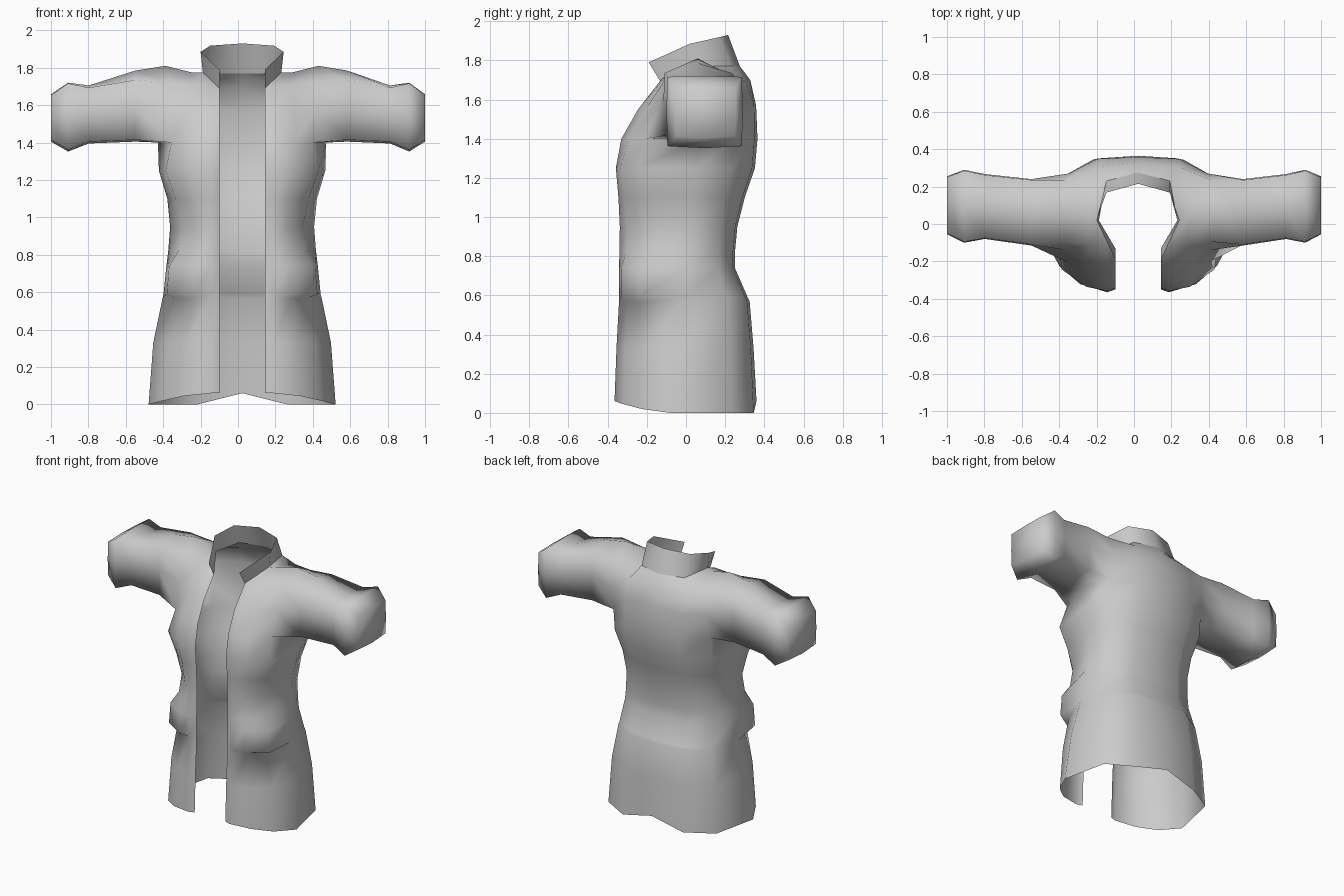
import bpy, bmesh
from mathutils import Vector

if "Cube" in bpy.data.objects:
    bpy.data.objects.remove(bpy.data.objects["Cube"], do_unlink=True)

CX = 0.022      # the garment's centre line
ARM = 0.45      # x where the sleeves start

cloth = bpy.data.materials.new("grey cloth")
cloth.use_nodes = True
GREY = (0.6, 0.6, 0.6, 1)
cloth.diffuse_color = GREY
bsdf = cloth.node_tree.nodes["Principled BSDF"]
bsdf.inputs["Base Color"].default_value = GREY
bsdf.inputs["Roughness"].default_value = 0.8


def place(p, side):
    """Put a half-pattern point on one side; the left sleeve is a little shorter."""
    x, y, z = p
    if side > 0 and x > ARM + 0.06:
        x -= 0.044 * (x - ARM) / 0.572
    return Vector((CX + side * x, y, z))


def make_garment(name, faces):
    """Build both halves from half-pattern faces, welded on the centre line."""
    bm = bmesh.new()
    for side in (1, -1):
        for f in faces:
            pts = [place(p, side) for p in f]
            if side < 0:
                pts.reverse()
            bm.faces.new([bm.verts.new(p) for p in pts])
    bmesh.ops.remove_doubles(bm, verts=bm.verts, dist=0.0005)
    for f in bm.faces:
        f.smooth = True
    me = bpy.data.meshes.new(name)
    bm.to_mesh(me)
    bm.free()
    me.materials.append(cloth)
    ob = bpy.data.objects.new(name, me)
    bpy.context.collection.objects.link(ob)
    return ob


def strips(rows):
    """Quads between successive rows of points."""
    return [(a[i], a[i + 1], b[i + 1], b[i])
            for a, b in zip(rows, rows[1:]) for i in range(len(a) - 1)]


# Torso levels: height, half width, front y, back y, pocket bulge
LEVELS = [
    (0.00, 0.500, -0.365, 0.360, 0.0),
    (0.33, 0.475, -0.355, 0.345, 0.0),
    (0.57, 0.425, -0.342, 0.325, 0.0),
    (0.59, 0.420, -0.342, 0.315, 0.05),
    (0.74, 0.405, -0.342, 0.250, 0.05),
    (0.82, 0.395, -0.340, 0.250, 0.01),
    (0.95, 0.385, -0.338, 0.262, 0.0),
    (1.10, 0.400, -0.345, 0.300, 0.02),
    (1.25, 0.445, -0.358, 0.352, 0.035),
    (1.40, 0.450, -0.330, 0.365, 0.0),
]
HEM = [0.06, 0.06, 0.045, 0.02, 0, 0, 0, 0.06]


def torso_row(z, w, yf, yb, bulge):
    """Half section from the front opening round to the centre back."""
    xy = [(0.122, yf + 0.015), (0.165, yf),
          (w * 0.62, yf * 0.88 - bulge * 0.6),
          (w * 0.84 + bulge, yf * 0.62 - bulge * 0.6),
          (w, -0.08 + 0.11 * z),
          (w * 0.86, yb * 0.66), (w * 0.48, yb * 0.96), (0, yb)]
    return [(x, y, z + (h if z == 0 else 0)) for (x, y), h in zip(xy, HEM)]


rows = [torso_row(*lv) for lv in LEVELS]
top = rows[-1]
body = strips(rows)

# Upper chest, up to the shoulder seam
chest = [(0.122, -0.245, 1.55), (0.165, -0.245, 1.55), (0.28, -0.20, 1.56), (0.385, -0.14, 1.57)]
yoke = [(0.122, -0.13, 1.69), (0.165, -0.12, 1.71), (0.26, -0.11, 1.71), (0.39, -0.095, 1.72)]
seam = [(0.21, 0.02, 1.775), (0.27, 0.05, 1.775), (0.41, 0.06, 1.81)]
body += strips([top[:4], chest, yoke])
body += [(yoke[0], yoke[1], seam[0]),
         (yoke[1], yoke[2], seam[1], seam[0]),
         (yoke[2], yoke[3], seam[2], seam[1])]

# Upper back, up to the shoulder seam and neck
back_mid = [(0.37, 0.27, 1.57), (0.22, 0.348, 1.57), (0, 0.358, 1.57)]
back_top = [(0.39, 0.235, 1.72), (0.22, 0.305, 1.69), (0, 0.328, 1.70)]
neck_side, neck_back = (0.17, 0.23, 1.77), (0, 0.275, 1.77)
body += strips([top[5:], back_mid, back_top])
body += [(back_top[0], back_top[1], seam[1], seam[2]),
         (back_top[1], neck_side, seam[0], seam[1]),
         (back_top[1], back_top[2], neck_back, neck_side)]

# Sleeve: armhole loop, then boxy rings to a closed cuff
armhole = [top[4], top[3], chest[3], yoke[3], seam[2], back_top[0], back_mid[0], top[5]]


def sleeve_ring(x, y0, y1, z0, z1, drop):
    ym, zm = (y0 + y1) / 2, (z0 + z1) / 2
    return [(x, ym, z0), (x, y0, z0 + 0.01), (x, y0 - 0.005, zm), (x, y0, z1 - drop),
            (x, ym, z1), (x, y1, z1 - drop), (x, y1 + 0.005, zm), (x, y1, z0 + 0.01)]


rings = [armhole,
         sleeve_ring(0.57, -0.110, 0.235, 1.405, 1.785, 0.05),
         sleeve_ring(0.82, -0.075, 0.262, 1.395, 1.705, 0.012),
         sleeve_ring(0.93, -0.095, 0.285, 1.352, 1.720, 0.004),
         sleeve_ring(1.022, -0.050, 0.250, 1.405, 1.658, 0.004)]
body += [tuple(reversed(f)) for f in strips([r + r[:1] for r in rings])]
body.append(tuple(reversed(rings[-1])))
coat = make_garment("coat_body_and_sleeves", body)

# Make the outside consistent
bm = bmesh.new()
bm.from_mesh(coat.data)
bmesh.ops.recalc_face_normals(bm, faces=bm.faces)
probe = max(bm.faces, key=lambda f: f.calc_center_median().x)
if probe.normal.x < 0:
    bmesh.ops.reverse_faces(bm, faces=bm.faces)
bm.to_mesh(coat.data)
bm.free()

# Stand-up collar, lowest at the front
collar_base = [yoke[0], seam[0], neck_side, neck_back]
collar_rim = [(0.122, -0.19, 1.79), (0.222, 0.02, 1.885), (0.17, 0.168, 1.918), (0, 0.215, 1.93)]
make_garment("collar", strips([collar_base, collar_rim]))
